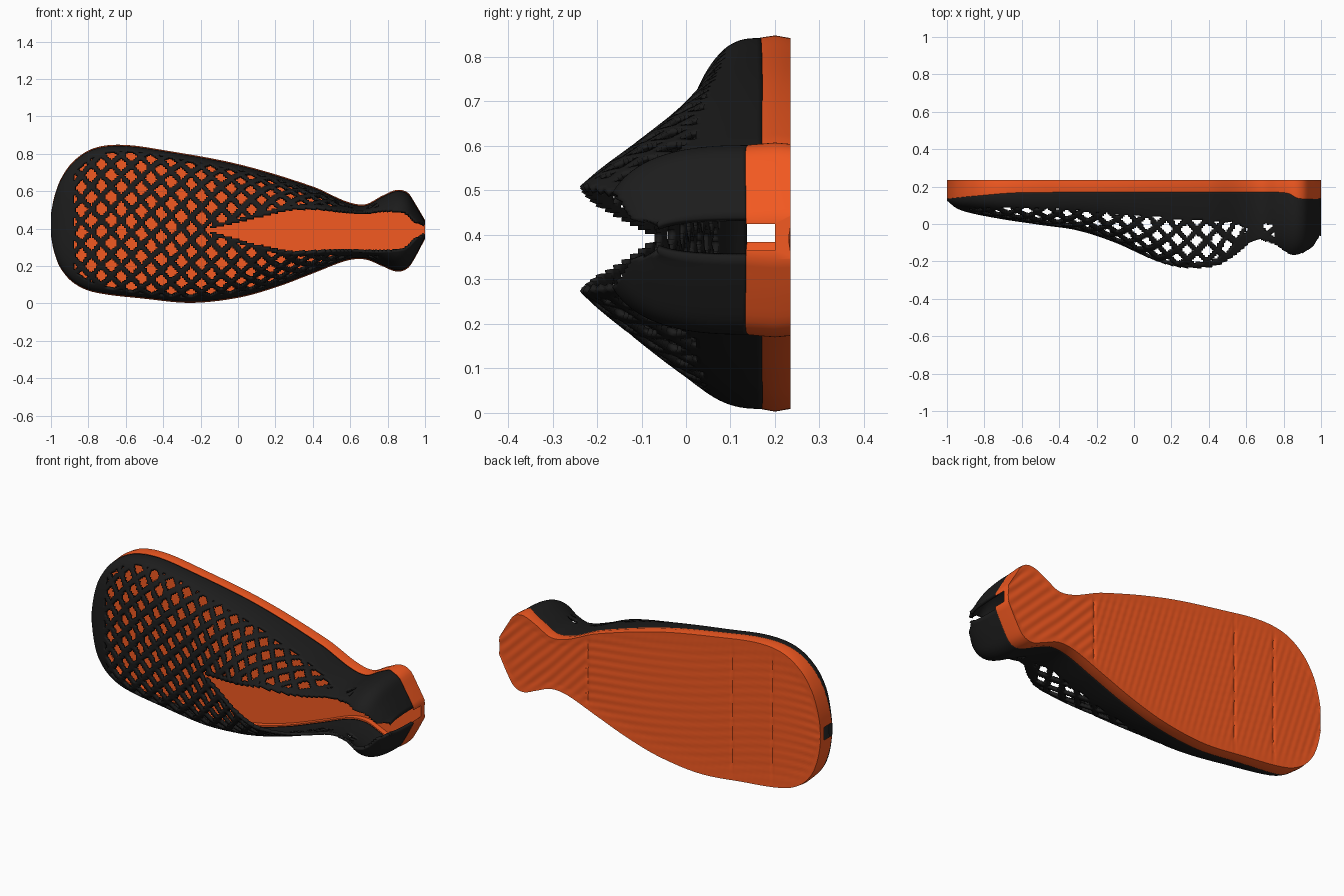
import bpy, math

if "Cube" in bpy.data.objects:
    bpy.data.objects.remove(bpy.data.objects["Cube"])

def curve(pts):
    """Smooth interpolation through (x, value) points."""
    def slope(k):
        a, b = pts[max(k - 1, 0)], pts[min(k + 1, len(pts) - 1)]
        return (b[1] - a[1]) / (b[0] - a[0])
    def f(x):
        k = 0
        while k < len(pts) - 2 and x > pts[k + 1][0]:
            k += 1
        (x0, v0), (x1, v1) = pts[k], pts[k + 1]
        d = x1 - x0
        u = min(max((x - x0) / d, 0), 1)
        return (v0 * (2*u**3 - 3*u*u + 1) + v1 * (3*u*u - 2*u**3)
                + d * slope(k) * (u**3 - 2*u*u + u) + d * slope(k + 1) * (u**3 - u*u))
    return f

# Outline of the sole seen from the front, and side profiles of the upper
upper_z = curve([(-1, .48), (-.985, .56), (-.95, .66), (-.88, .76), (-.77, .83), (-.62, .848), (-.4, .82),
                 (0, .745), (.4, .625), (.58, .545), (.68, .53), (.77, .575), (.85, .607), (.91, .59), (.95, .53), (1, .445)])
lower_z = curve([(-1, .36), (-.985, .28), (-.95, .19), (-.88, .11), (-.77, .06), (-.5, .025), (-.25, .003), (0, .03),
                 (.2, .085), (.4, .16), (.58, .228), (.68, .235), (.77, .2), (.85, .17), (.91, .19), (.95, .25), (1, .345)])
crest = curve([(-1, .125), (-.95, .085), (-.88, .06), (-.7, .025), (-.5, -.005), (-.3, -.035), (-.1, -.10), (.1, -.19),
               (.2, -.222), (.3, -.235), (.45, -.22), (.55, -.16), (.65, -.085), (.75, -.11), (.85, -.165), (.95, -.125), (1, -.05)])
base = curve([(-1, .135), (-.85, .15), (-.6, .168), (.7, .17), (.82, .165), (.88, .137), (1, .135)])
opening = curve([(-1, 0), (-.16, 0), (-.14, .01), (.1, .075), (.3, .12), (.6, .11), (.8, .11), (.9, .095), (.95, .05), (1, .033)])
power = curve([(-1, 2.6), (-.5, 2.8), (.1, 2.1), (.6, 2), (.8, 2.6), (1, 2.6)])
solid_y = curve([(-1, .08), (-.5, .085), (0, .045), (.7, 0), (1, 0)])

NX = 200
XS = [-1 + 2 * i / NX for i in range(NX + 1)]

def section(x):
    t, b = upper_z(x), lower_z(x)
    return (t + b) / 2, (t - b) / 2

def make(name, verts, faces, color, angle):
    me = bpy.data.meshes.new(name)
    me.from_pydata(verts, [], faces)
    me.update()
    me.shade_smooth()
    me.set_sharp_from_angle(angle=math.radians(angle))
    mat = bpy.data.materials.new(name + "_color")
    mat.diffuse_color = color
    mat.use_nodes = True
    mat.node_tree.nodes["Principled BSDF"].inputs["Base Color"].default_value = mat.diffuse_color
    me.materials.append(mat)
    ob = bpy.data.objects.new(name, me)
    bpy.context.collection.objects.link(ob)
    return ob

# Sole: shallow tray with raised rim and rippled tread
def sole():
    verts, faces, nb = [], [], 50
    for x in XS:
        c, w = section(x)
        r, b = min(.03, .4 * w), base(x)
        loop = [(-w, .20), (-w + .005, b), (-w + r, b), (-w + r, .20)]
        loop += [(-z, y) for z, y in reversed(loop)]
        for j in range(nb + 1):
            z = w * .985 * (1 - 2 * j / nb)
            edge = min(1, 4 * (1 - abs(z) / w))
            ripple = math.sin(90 * (x + z)) * (1 if x > .45 else math.sin(70 * (x - .6 * z)))
            groove = .004 if min(abs(x - g) for g in (-.7, -.45, .45)) < .006 else 0
            loop.append((z, .235 - edge * (.002 * (1 + ripple) + groove)))
        verts += [(x, y, c + z) for z, y in loop]
    m = len(loop)
    for i in range(NX):
        for j in range(m):
            k = (j + 1) % m
            faces.append((i*m + j, i*m + m + j, i*m + m + k, i*m + k))
    faces += [tuple(range(m)), tuple(reversed(range(NX * m, NX * m + m)))]
    make("sole", verts, faces, (.9, .1, .015, 1), 35)

# Upper: domed shell with stepped diamond lattice and an open collar
def upper():
    verts, info, faces, n, fine = [], [], [], 100, 400
    for x in XS:
        c, w = section(x)
        w -= .006
        p, b, o = power(x), base(x), max(opening(x), 0)
        t_open = min(o / w, .9)
        H = (b - crest(x)) / (1 - t_open ** p) ** (1 / p)
        raw = []
        for k in range(fine + 1):
            a = math.pi * (k / fine - .5)
            t = math.copysign(abs(math.sin(a)) ** (2 / p), a)
            raw.append((w * t, b - H * max(math.cos(a), 0) ** (2 / p)))
        arc = [0]
        for q0, q1 in zip(raw, raw[1:]):
            arc.append(arc[-1] + math.dist(q0, q1))
        k = 0
        for j in range(n + 1):
            s = arc[-1] * j / n
            while k < fine - 1 and arc[k + 1] < s:
                k += 1
            u = (s - arc[k]) / max(arc[k + 1] - arc[k], 1e-9)
            z = raw[k][0] + u * (raw[k + 1][0] - raw[k][0])
            y = raw[k][1] + u * (raw[k + 1][1] - raw[k][1])
            verts.append((x, y, c + z))
            info.append((x, y, abs(z), s - arc[-1] / 2, o))
    for i in range(NX):
        for j in range(n):
            f = (i*(n+1) + j, (i+1)*(n+1) + j, (i+1)*(n+1) + j + 1, i*(n+1) + j + 1)
            x, y, z, s, o = [sum(info[v][q] for v in f) / 4 for q in range(5)]
            if o > .004 and z < o:
                continue
            lattice = -.88 < x < .75 and y < solid_y(x) and not (o > .004 and z < o + .018)
            g, h = x / .107 + s / .122, x / .107 - s / .122
            if lattice and g % 1 > .32 and h % 1 > .32:
                continue
            faces.append(f)
    used = sorted({v for f in faces for v in f})
    remap = {v: k for k, v in enumerate(used)}
    ob = make("lattice_upper", [verts[v] for v in used],
              [tuple(remap[v] for v in f) for f in faces], (.012, .012, .012, 1), 40)
    mod = ob.modifiers.new("thickness", 'SOLIDIFY')
    mod.thickness = .016
    mod.offset = -1

sole()
upper()
